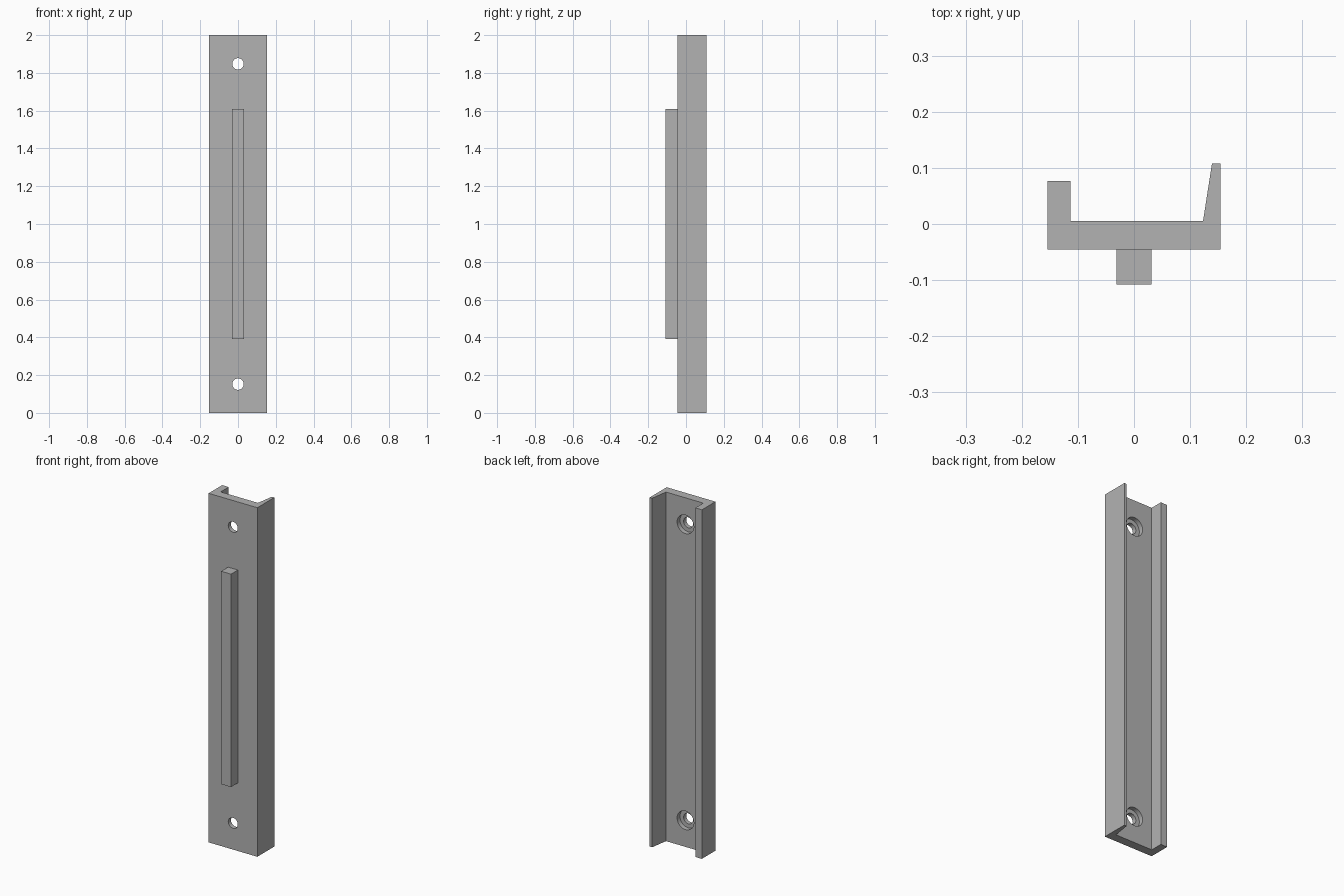
import bpy, bmesh, math
from mathutils import Matrix

default = bpy.data.objects.get("Cube")
if default:
    bpy.data.objects.remove(default, do_unlink=True)

grey = bpy.data.materials.new("plain grey")
grey.use_nodes = True
colour = (0.45, 0.45, 0.45, 1)
grey.diffuse_color = colour
grey.node_tree.nodes["Principled BSDF"].inputs["Base Color"].default_value = colour

FRONT, FLOOR, HALF = -0.0455, 0.005, 0.1545


def add_object(name, bm):
    bmesh.ops.recalc_face_normals(bm, faces=bm.faces)
    mesh = bpy.data.meshes.new(name)
    bm.to_mesh(mesh)
    bm.free()
    mesh.materials.append(grey)
    obj = bpy.data.objects.new(name, mesh)
    bpy.context.collection.objects.link(obj)
    return obj


def extrude_profile(name, points, bottom, top):
    bm = bmesh.new()
    face = bm.faces.new([bm.verts.new((x, y, bottom)) for x, y in points])
    result = bmesh.ops.extrude_face_region(bm, geom=[face])
    verts = [v for v in result["geom"] if isinstance(v, bmesh.types.BMVert)]
    bmesh.ops.translate(bm, verts=verts, vec=(0, 0, top - bottom))
    return add_object(name, bm)


def cut_hole(target, name, radius, y_start, y_end, z):
    bm = bmesh.new()
    place = Matrix.Translation((0, (y_start + y_end) / 2, z)) @ Matrix.Rotation(math.pi / 2, 4, "X")
    bmesh.ops.create_cone(bm, cap_ends=True, segments=48, radius1=radius, radius2=radius,
                          depth=y_end - y_start, matrix=place)
    cutter = add_object(name, bm)
    cutter.hide_render = True
    cutter.hide_set(True)
    cut = target.modifiers.new(name, "BOOLEAN")
    cut.operation = "DIFFERENCE"
    cut.solver = "EXACT"
    cut.object = cutter


# Channel with one thick square wall and one taller tapered lip
channel = extrude_profile("channel", [
    (-HALF, FRONT), (HALF, FRONT), (HALF, 0.108), (0.139, 0.108),
    (0.123, FLOOR), (-0.113, FLOOR), (-0.113, 0.077), (-HALF, 0.077)], 0, 2)

# Screw holes, counterbored from the back
for label, z in (("lower", 0.152), ("upper", 1.848)):
    cut_hole(channel, label + "_screw_hole_cutter", 0.03, FRONT - 0.02, FLOOR + 0.02, z)
    cut_hole(channel, label + "_counterbore_cutter", 0.053, FLOOR - 0.026, FLOOR + 0.02, z)

# Apply the cuts, then remove the cutters
bpy.context.view_layer.update()
evaluated = channel.evaluated_get(bpy.context.evaluated_depsgraph_get())
finished = bpy.data.meshes.new_from_object(evaluated)
cutters = [m.object for m in channel.modifiers]
channel.modifiers.clear()
channel.data = finished
for cutter in cutters:
    bpy.data.objects.remove(cutter, do_unlink=True)

# Raised rib on the front
extrude_profile("front_rib", [
    (-0.031, -0.1075), (0.031, -0.1075), (0.031, FRONT), (-0.031, FRONT)], 0.39, 1.61)

# Smooth round hole walls, keep all other edges crisp
bpy.ops.object.select_all(action="DESELECT")
channel.select_set(True)
bpy.context.view_layer.objects.active = channel
bpy.ops.object.shade_smooth_by_angle(angle=math.radians(30))
